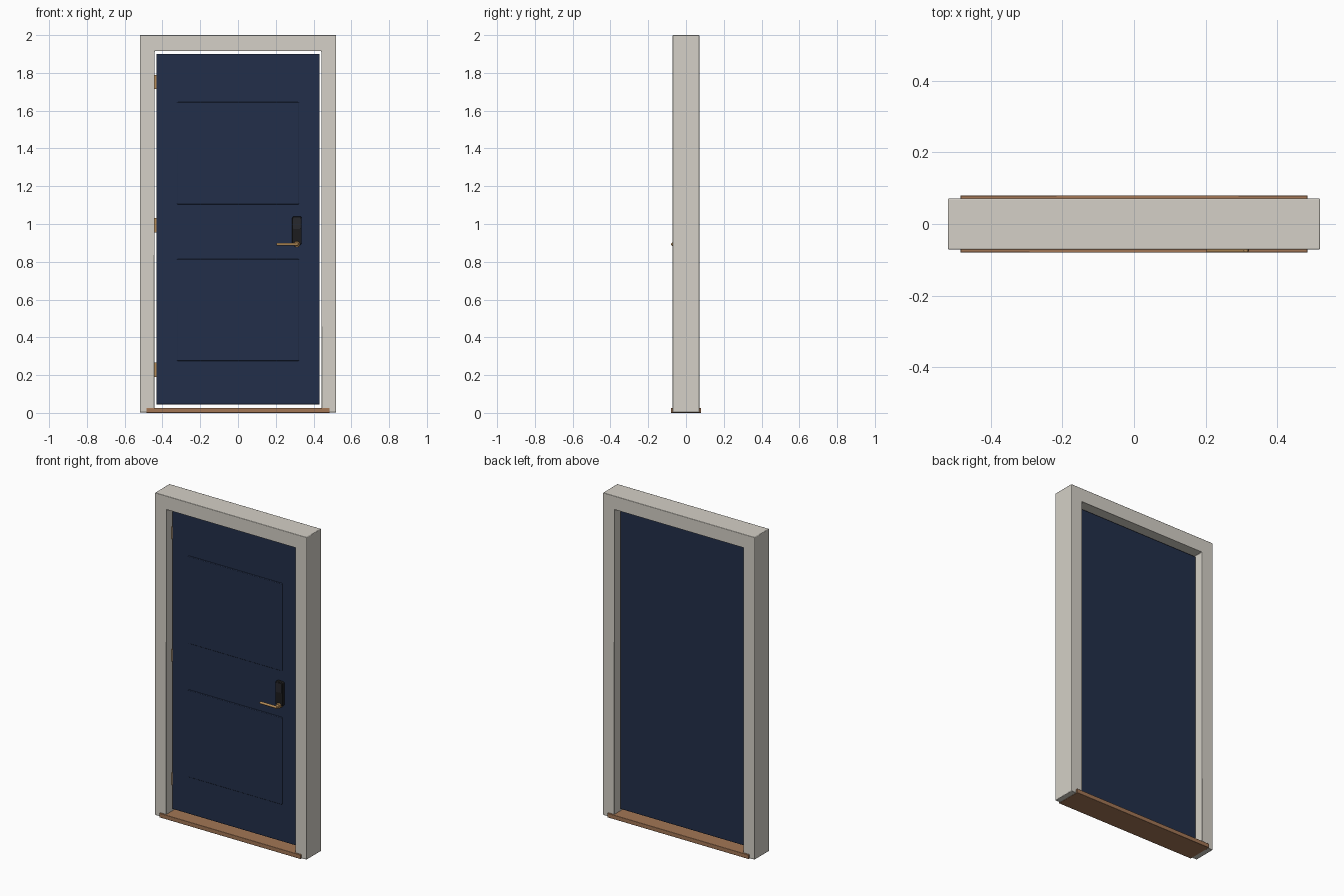
import bpy, bmesh, math

if "Cube" in bpy.data.objects:
    bpy.data.objects.remove(bpy.data.objects["Cube"])


def material(name, rgb):
    m = bpy.data.materials.new(name)
    m.diffuse_color = (*rgb, 1)
    m.use_nodes = True
    m.node_tree.nodes["Principled BSDF"].inputs["Base Color"].default_value = m.diffuse_color
    return m


PAINT = material("stone_paint", (0.66, 0.63, 0.57))
BLUE = material("navy_paint", (0.016, 0.028, 0.068))
WOOD = material("sill_wood", (0.36, 0.18, 0.09))
BLACK = material("black_plastic", (0.012, 0.012, 0.013))
GLOSS = material("keypad_black", (0.02, 0.021, 0.026))
BRASS = material("brass", (0.48, 0.27, 0.10))


def finish(bm, name, mat, bevel, segments=2):
    bmesh.ops.recalc_face_normals(bm, faces=bm.faces)
    me = bpy.data.meshes.new(name)
    bm.to_mesh(me)
    bm.free()
    ob = bpy.data.objects.new(name, me)
    bpy.context.collection.objects.link(ob)
    me.materials.append(mat)
    if bevel:
        b = ob.modifiers.new("bevel", 'BEVEL')
        b.width, b.segments, b.limit_method = bevel, segments, 'ANGLE'
    bpy.ops.object.select_all(action='DESELECT')
    ob.select_set(True)
    bpy.context.view_layer.objects.active = ob
    bpy.ops.object.shade_smooth_by_angle(angle=math.radians(35))
    return ob


def prism(name, outline, y0, y1, mat, bevel=0.0, segments=2):
    """Extrude an x-z outline from y0 to y1."""
    bm = bmesh.new()
    face = bm.faces.new([bm.verts.new((x, y0, z)) for x, z in outline])
    ext = bmesh.ops.extrude_face_region(bm, geom=[face])
    verts = [v for v in ext["geom"] if isinstance(v, bmesh.types.BMVert)]
    bmesh.ops.translate(bm, verts=verts, vec=(0, y1 - y0, 0))
    return finish(bm, name, mat, bevel, segments)


def box(name, x, y, z, mat, bevel=0.0, segments=2):
    outline = [(x[0], z[0]), (x[1], z[0]), (x[1], z[1]), (x[0], z[1])]
    return prism(name, outline, y[0], y[1], mat, bevel, segments)


def rounded(x, z, r, n=6):
    pts = []
    corners = [(x[1] - r, z[1] - r), (x[0] + r, z[1] - r),
               (x[0] + r, z[0] + r), (x[1] - r, z[0] + r)]
    for k, (cx, cz) in enumerate(corners):
        for i in range(n + 1):
            a = math.pi / 2 * (k + i / n)
            pts.append((cx + r * math.cos(a), cz + r * math.sin(a)))
    return pts


def disc(x, z, r, n=32):
    return [(x + r * math.cos(2 * math.pi * i / n),
             z + r * math.sin(2 * math.pi * i / n)) for i in range(n)]


# Frame: two jambs and a header in one piece
prism("door_frame", [(-0.52, 0.002), (-0.442, 0.002), (-0.442, 1.915), (0.442, 1.915),
                     (0.442, 0.002), (0.52, 0.002), (0.52, 2.0), (-0.52, 2.0)],
      -0.071, 0.071, PAINT, 0.003)

# Sill
box("sill", (-0.485, 0.485), (-0.08, 0.08), (0, 0.026), WOOD, 0.002)

# Door leaf with two raised panels on the front
box("door_leaf", (-0.432, 0.432), (-0.025, 0.025), (0.045, 1.9), BLUE, 0.002)
for name, z in (("lower_panel", (0.275, 0.815)), ("upper_panel", (1.103, 1.645))):
    prism(name, rounded((-0.324, 0.324), z, 0.008, 4), -0.031, -0.02, BLUE, 0.003)

# Hinges in the gap on the left
for i, z in enumerate((0.228, 0.993, 1.752)):
    box(f"hinge_{i + 1}", (-0.444, -0.43), (-0.02, 0.01), (z - 0.038, z + 0.038), BRASS)

# Lock body and keypad
prism("lock_plate", rounded((0.287, 0.337), (0.89, 1.04), 0.01), -0.045, -0.024, BLACK, 0.004, 3)
prism("keypad", rounded((0.291, 0.333), (0.973, 1.034), 0.006), -0.047, -0.04, GLOSS, 0.001)

# Lever handle
prism("handle_rose", disc(0.312, 0.893, 0.016), -0.055, -0.024, BRASS, 0.002)
prism("handle_neck", disc(0.312, 0.893, 0.009), -0.075, -0.05, BRASS)
lever = prism("handle_lever", disc(0, 0, 0.0075, 24), 0, 0.117, BRASS, 0.002)
lever.rotation_euler = (0, 0, math.pi / 2)
lever.location = (0.32, -0.0725, 0.893)
